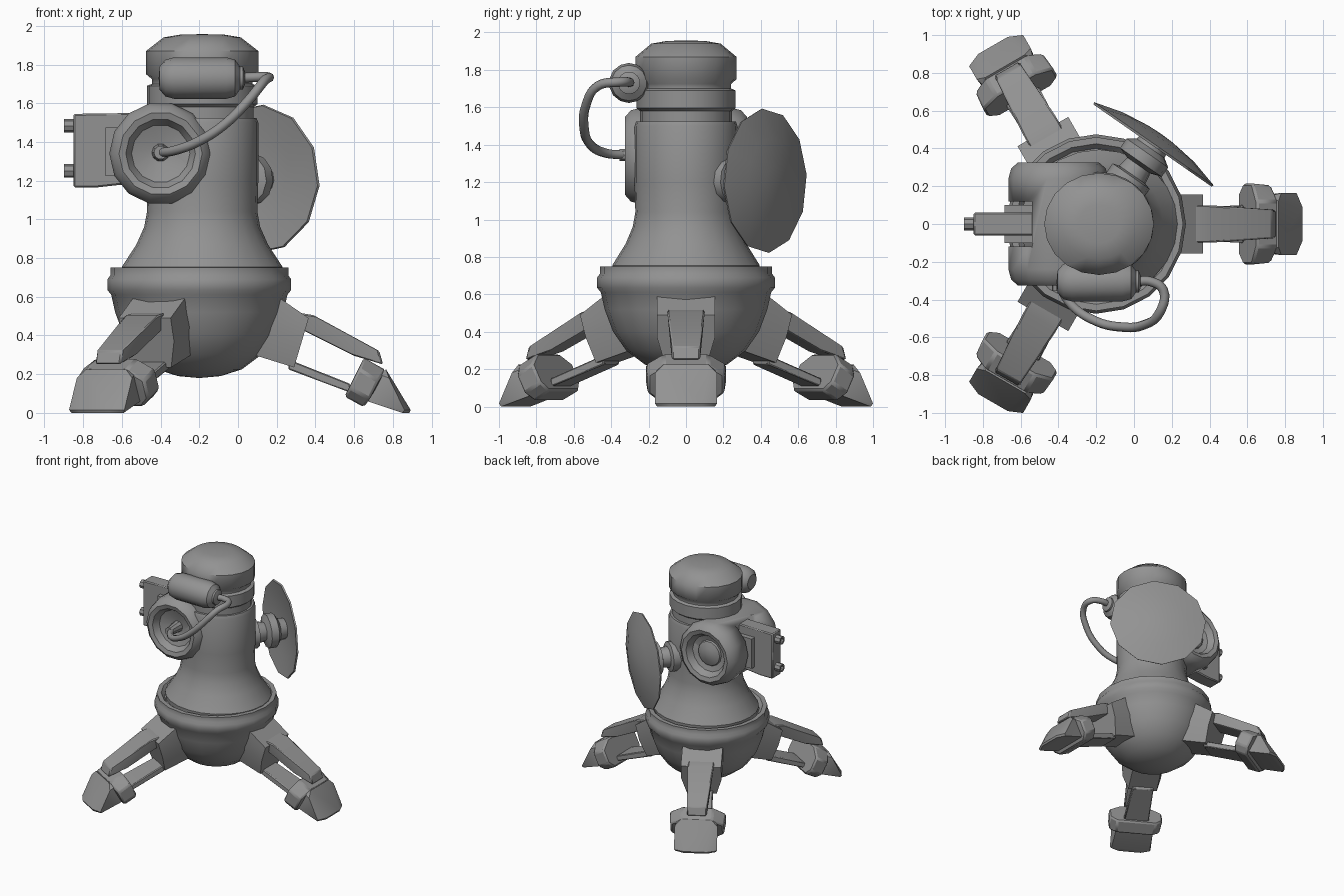
import bpy, bmesh
from math import pi, cos, sin, radians
from mathutils import Matrix, Vector

if "Cube" in bpy.data.objects:
    bpy.data.objects.remove(bpy.data.objects["Cube"])

AX = -0.2  # x of the tripod axis

# Dark grey paint for every part
paint = bpy.data.materials.new("dark_grey")
paint.diffuse_color = (.29, .29, .29, 1)
paint.use_nodes = True
paint.node_tree.nodes["Principled BSDF"].inputs["Base Color"].default_value = paint.diffuse_color


def finish(name, bm, angle=35, bevel=0):
    bmesh.ops.remove_doubles(bm, verts=bm.verts, dist=1e-5)
    bmesh.ops.recalc_face_normals(bm, faces=bm.faces)
    me = bpy.data.meshes.new(name)
    bm.to_mesh(me)
    bm.free()
    me.materials.append(paint)
    ob = bpy.data.objects.new(name, me)
    bpy.context.collection.objects.link(ob)
    if bevel:
        m = ob.modifiers.new("Bevel", 'BEVEL')
        m.width, m.segments, m.limit_method = bevel, 1, 'ANGLE'
    bpy.ops.object.select_all(action='DESELECT')
    ob.select_set(True)
    bpy.context.view_layer.objects.active = ob
    bpy.ops.object.shade_smooth_by_angle(angle=radians(angle))
    return ob


def lathe(name, profile, origin, axis=(0, 0, 1), n=20, sy=1.0, angle=35):
    """Revolve (radius, height) points around an axis through origin."""
    rot = Vector((0, 0, 1)).rotation_difference(Vector(axis)).to_matrix().to_4x4()
    mat = Matrix.Translation(origin) @ rot
    bm = bmesh.new()
    rings = [[bm.verts.new(mat @ Vector((r * cos(2 * pi * i / n), sy * r * sin(2 * pi * i / n), h)))
              for i in range(n)] for r, h in profile]
    for a, b in zip(rings, rings[1:]):
        for i in range(n):
            j = (i + 1) % n
            bm.faces.new((a[i], a[j], b[j], b[i]))
    return finish(name, bm, angle)


def block(name, pts, turn=0, origin=(AX, 0, 0), bevel=0, angle=30):
    """Convex block around (x, z, half width) points mirrored in y."""
    mat = Matrix.Translation(origin) @ Matrix.Rotation(turn, 4, 'Z')
    bm = bmesh.new()
    for x, z, w in pts:
        for s in (-1, 1):
            bm.verts.new(mat @ Vector((x, s * w, z)))
    bmesh.ops.convex_hull(bm, input=bm.verts)
    bmesh.ops.dissolve_limit(bm, angle_limit=radians(4), verts=bm.verts, edges=bm.edges)
    return finish(name, bm, angle, bevel)


# Bowl-shaped base with raised rim
lathe("base_bowl", [(0, .18), (.11, .19), (.22, .225), (.32, .30), (.39, .40), (.435, .52), (.455, .61),
                    (.475, .635), (.475, .69), (.46, .71), (.46, .75), (.425, .75), (.40, .72), (0, .72)],
      (AX, 0, 0), n=20, angle=50)

# Flared torso, neck and head
lathe("torso", [(.41, .70), (.415, .755), (.34, .87), (.30, .96), (.285, 1.04), (.29, 1.2), (.29, 1.50),
                (.28, 1.525), (0, 1.525)], (-.185, 0, 0), n=24, sy=.95)
lathe("head", [(.265, 1.50), (.265, 1.58), (.285, 1.595), (.285, 1.69), (.26, 1.70), (.26, 1.725),
               (.29, 1.75), (.29, 1.87), (.20, 1.94), (.11, 1.955), (0, 1.957)],
      (-.185, 0, 0), n=20, sy=.93, angle=50)

# Sideways drum with dished ends and a slot for the gun
half = [(0, .23), (.06, .235), (.15, .265), (.18, .315), (.215, .325), (.25, .295), (.265, .24)]
drum = lathe("side_drum", half + [(r, -h) for r, h in reversed(half)], (-.40, 0, 1.34), (0, 1, 0), n=14)
cutter = block("slot_cutter", [(-.8, 1.0, .12), (-.54, 1.0, .12), (-.54, 1.7, .12), (-.8, 1.7, .12)],
               origin=(0, 0, 0))
cutter.hide_render = True
cutter.hide_set(True)
cut = drum.modifiers.new("Slot", 'BOOLEAN')
cut.operation, cut.object = 'DIFFERENCE', cutter
lathe("far_drum_dome", [(.12, .22), (.10, .265), (.05, .285), (0, .29)], (-.40, 0, 1.34), (0, 1, 0), n=14)

# Gun box, its bracket and two muzzles
block("gun_box", [(-.85, 1.165, .06), (-.73, 1.165, .06), (-.5, 1.19, .06), (-.5, 1.55, .06),
                  (-.73, 1.545, .06), (-.85, 1.545, .06)], origin=(0, 0, 0), bevel=.008)
block("gun_bracket", [(-.685, 1.225, .10), (-.5, 1.225, .10), (-.5, 1.475, .10), (-.685, 1.475, .10)],
      origin=(0, 0, 0))
for z in (1.25, 1.483):
    lathe("gun_muzzle", [(0, 0), (.035, 0), (.035, .055), (.02, .055), (.02, .03), (0, .03)],
          (-.845, 0, z), (-1, 0, 0), n=8)

# Air tank with nozzle and hose
lathe("air_tank", [(0, -.41), (.06, -.405), (.095, -.375), (.107, -.33), (.107, -.06), (.095, -.015),
                   (.06, .01), (.06, .025), (.035, .035), (0, .035)], (0, -.305, 1.73), (1, 0, 0), n=14)
lathe("hose_socket", [(0, .2), (.05, .2), (.035, .325), (.035, .355), (0, .355)],
      (-.40, 0, 1.345), (0, -1, 0), n=10)
path = [(0, -.305, 1.73), (.09, -.305, 1.735), (.155, -.35, 1.735), (.135, -.47, 1.715), (.05, -.535, 1.61),
        (-.07, -.545, 1.49), (-.2, -.515, 1.405), (-.33, -.43, 1.355), (-.40, -.32, 1.345)]
cu = bpy.data.curves.new("hose", 'CURVE')
cu.dimensions, cu.bevel_depth, cu.bevel_resolution, cu.resolution_u = '3D', .025, 2, 5
cu.materials.append(paint)
sp = cu.splines.new('BEZIER')
sp.bezier_points.add(len(path) - 1)
for p, co in zip(sp.bezier_points, path):
    p.co = co
    p.handle_left_type = p.handle_right_type = 'AUTO'
bpy.context.collection.objects.link(bpy.data.objects.new("hose", cu))

# Round shield dish on a stem, facing back right
dish_c, dish_n = (.105, .425, 1.207), (.57, .82, 0)
lathe("shield_dish", [(0, .065), (.08, .062), (.23, .043), (.387, 0), (.382, -.012), (.22, .018), (0, .03)],
      dish_c, dish_n, n=12, angle=20)
lathe("dish_stem", [(0, -.4), (.12, -.4), (.12, -.21), (.085, -.2), (.075, -.14), (.135, -.12),
                    (.135, -.06), (.09, -.03), (.08, .03), (0, .03)], dish_c, dish_n, n=12)

# Three legs: hip collar, two struts, clamp and toe
for k in range(3):
    a = k * 2 * pi / 3
    block("leg_collar", [(.42, .59, .155), (.565, .49, .155), (.53, .37, .155), (.49, .235, .115),
                         (.28, .30, .115), (.36, .45, .155)], a)
    block("leg_upper_strut", [(.50, .52, .10), (.59, .505, .10), (.93, .32, .075), (.95, .25, .075),
                              (.80, .295, .08), (.53, .43, .085)], a, bevel=.008)
    block("leg_lower_strut", [(.46, .27, .085), (.49, .265, .085), (.78, .15, .10), (.78, .105, .10),
                              (.46, .225, .085)], a, bevel=.006)
    block("foot_clamp", [(.85, .285, .12), (.965, .22, .12), (.825, .23, .215), (.925, .165, .205),
                         (.775, .13, .215), (.88, .07, .205), (.75, .085, .16), (.85, .03, .15)], a, bevel=.012)
    block("foot_toe", [(.965, .225, .12), (.93, .20, .15), (.98, .18, .165), (1.06, .015, .165),
                       (1.092, .015, .09), (1.085, 0, .09), (1.05, 0, .155), (.87, .06, .15)], a)
